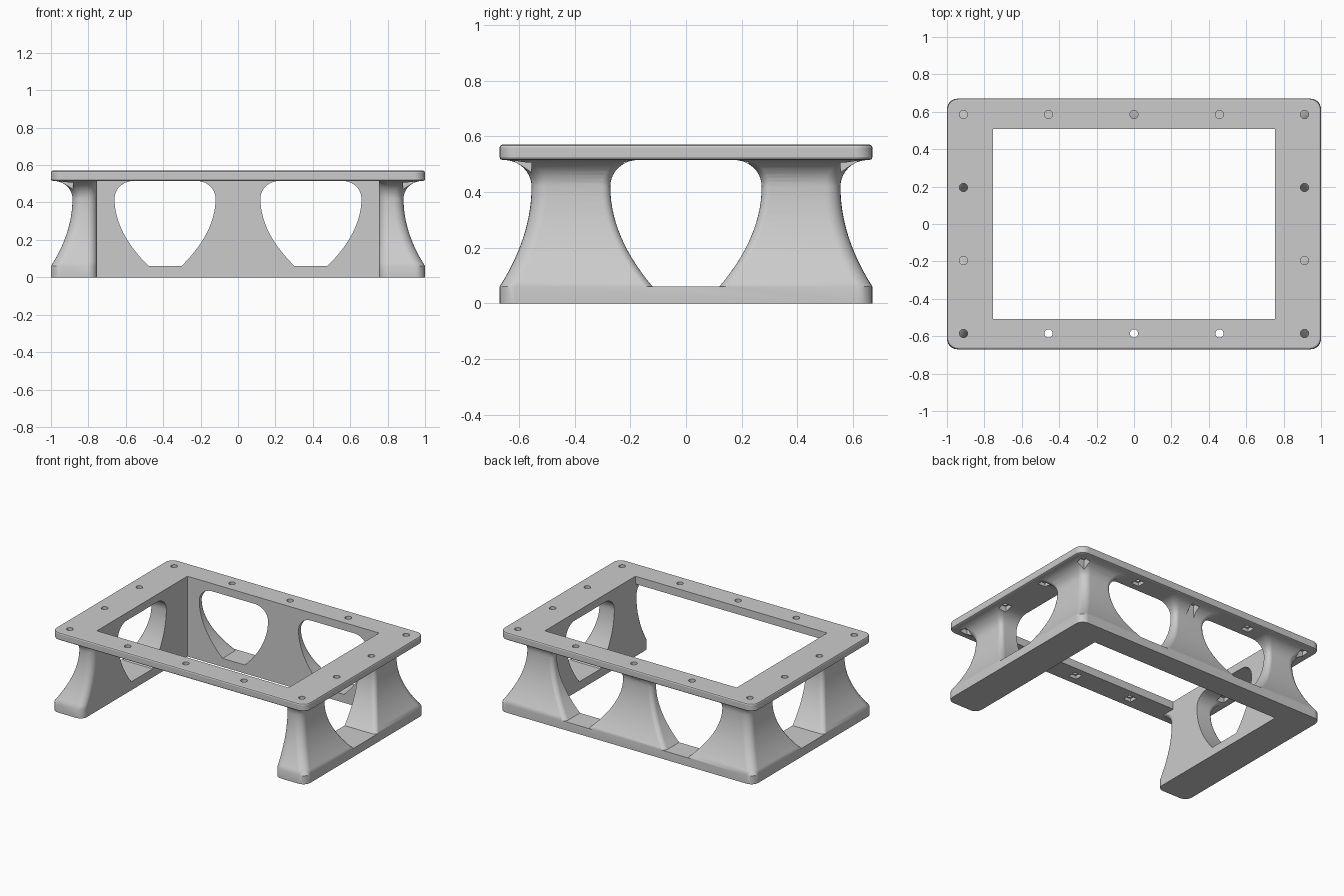
import bpy, bmesh, math

if "Cube" in bpy.data.objects:
    bpy.data.objects.remove(bpy.data.objects["Cube"])

X, Y = 1.0, 0.67            # outer half sizes
IX, IY = 0.754, 0.508       # opening half sizes
BASE, WAIST, UNDER, TOP = 0.06, 0.42, 0.515, 0.57

grey = bpy.data.materials.new("grey plastic")
grey.diffuse_color = (0.6, 0.6, 0.6, 1)
grey.use_nodes = True
grey.node_tree.nodes["Principled BSDF"].inputs["Base Color"].default_value = grey.diffuse_color

# shared height levels: curb, concave sweep, then flare under the plate
levels = [BASE + (WAIST - BASE) * i / 14 for i in range(15)]
levels += [WAIST + (UNDER - WAIST) * math.sin(math.pi / 2 * i / 10) for i in range(1, 11)]


def flare(z):
    """0..1 quarter-round above the waist."""
    return math.sqrt(max(0, 1 - ((z - WAIST) / (UNDER - WAIST)) ** 2))


def inset(z):
    """How far the outer wall is drawn in at height z."""
    if z <= BASE:
        return 0
    if z <= WAIST:
        return 0.115 * (1 - ((WAIST - z) / (WAIST - BASE)) ** 2)
    return 0.015 + 0.1 * flare(z)


def arc(cx, cy, r, a0, n=6):
    return [(cx + r * math.cos(math.radians(a0 + 90 * i / n)),
             cy + r * math.sin(math.radians(a0 + 90 * i / n))) for i in range(n + 1)]


def volume(me):
    bm = bmesh.new()
    bm.from_mesh(me)
    v = bm.calc_volume(signed=True)
    bm.free()
    return v


def loft(name, rings):
    """Closed solid through rings that have equal point counts."""
    bm = bmesh.new()
    loops = [[bm.verts.new(p) for p in ring] for ring in rings]
    n = len(loops[0])
    for a, b in zip(loops, loops[1:]):
        for i in range(n):
            bm.faces.new((a[i], a[(i + 1) % n], b[(i + 1) % n], b[i]))
    bm.faces.new(loops[0][::-1])
    bm.faces.new(loops[-1])
    bm.normal_update()
    bmesh.ops.triangulate(bm, faces=bm.faces, ngon_method='EAR_CLIP')
    if bm.calc_volume(signed=True) < 0:
        bmesh.ops.reverse_faces(bm, faces=bm.faces)
    me = bpy.data.meshes.new(name)
    bm.to_mesh(me)
    bm.free()
    ob = bpy.data.objects.new(name, me)
    bpy.context.collection.objects.link(ob)
    me.materials.append(grey)
    return ob


def cut(ob, cutters):
    """Subtract each cutter, trying another solver if a result is unsound."""
    for c in cutters:
        before = volume(ob.data)
        for solver in ('MANIFOLD', 'EXACT', 'FLOAT'):
            m = ob.modifiers.new("cut", 'BOOLEAN')
            m.object, m.solver, m.operation = c, solver, 'DIFFERENCE'
            bpy.context.view_layer.update()
            deps = bpy.context.evaluated_depsgraph_get()
            me = bpy.data.meshes.new_from_object(ob.evaluated_get(deps))
            ob.modifiers.remove(m)
            if 0.4 * before < volume(me) <= before * 1.0001:
                ob.data = me
                break


def rounded_rect(d, r, z):
    pts = []
    for sx, sy, a in ((1, -1, -90), (1, 1, 0), (-1, 1, 90), (-1, -1, 180)):
        pts += arc(sx * (X - d - r), sy * (Y - d - r), r, a)
    return [(x, y, z) for x, y in pts]


# top frame with softened rim
plate = loft("top_frame", [rounded_rect(d, 0.06 - d, z) for d, z in (
    (0.01, UNDER), (0.003, UNDER + 0.003), (0, UNDER + 0.01),
    (0, TOP - 0.01), (0.003, TOP - 0.003), (0.01, TOP))])


def stand_outline(z):
    """U-shaped plan, open to the front, with rounded corners."""
    d, r, q = inset(z), 0.055, 0.05
    right = [(IX, IY)]
    right += arc(IX + q, -Y + d + q, q, 180)
    right += arc(X - d - r, -Y + d + r, r, -90)
    right += arc(X - d - r, Y - d - r, r, 0)
    left = [(-x, y) for x, y in reversed(right)]
    return [(x, y, z) for x, y in right + left]


stand = loft("stand_walls", [stand_outline(z) for z in [0] + levels])


def window(centre, half_low, half_high, outer, inner, place):
    """Tapered window cutter with a rounded lip that follows the outer wall."""
    side = []
    for z in levels:
        if z <= WAIST:
            t = (WAIST - z) / (WAIST - BASE)
            h = half_high - (half_high - half_low) * t * t
        else:
            h = half_high - 0.1 * (1 - flare(z))
        side.append((h, z))
    side.append((half_high - 0.1, UNDER + 0.02))
    r = 0.03
    lip = [(r * (1 - math.cos(a)), -r * (1 - math.sin(a)))
           for a in (math.pi / 2 * i / 5 for i in range(6))]
    rings = []
    for grow, depth in [(0, None)] + lip + [(r, 0.15)]:
        ring = []
        for s, pts in ((1, side), (-1, side[::-1])):
            for h, z in pts:
                w = inner if depth is None else outer - inset(min(z, UNDER)) + depth
                ring.append(place(centre + s * (h + grow), w, z))
        rings.append(ring)
    return loft("window_cutter", rings)


windows = [window(c, 0.088, 0.27, Y, IY - 0.06, lambda u, w, z: (u, w, z)) for c in (-0.39, 0.39)]
windows += [window(0, 0.12, 0.272, X, IX - 0.06, lambda u, w, z, s=s: (s * w, u, z)) for s in (-1, 1)]


def prism(x, y, r, z0, z1, n, turn=0):
    return loft("hole_cutter", [[(x + r * math.cos(turn + 2 * math.pi * i / n),
                                  y + r * math.sin(turn + 2 * math.pi * i / n), z)
                                 for i in range(n)] for z in (z0, z1)])


# screw holes with square nut pockets beneath
spots = [(sx * 0.912, y) for sx in (-1, 1) for y in (-0.585, -0.195, 0.195, 0.585)]
spots += [(x, sy * 0.585) for sy in (-1, 1) for x in (-0.457, 0, 0.457)]
pockets = [prism(x, y, 0.03 * math.sqrt(2), 0.45, 0.54, 4, math.pi / 4) for x, y in spots]
holes = [prism(x, y, 0.022, 0.5, 0.6, 20) for x, y in spots]
opening = loft("opening_cutter", [[(IX, -IY, z), (IX, IY, z), (-IX, IY, z), (-IX, -IY, z)]
                                  for z in (0.4, 0.7)])

cut(plate, [opening] + pockets + holes)
cut(stand, windows + pockets)
for c in windows + pockets + holes + [opening]:
    bpy.data.objects.remove(c)

# smooth curves, crisp edges, flat faces kept even
for ob, angle in ((plate, 22), (stand, 35)):
    bpy.ops.object.select_all(action='DESELECT')
    ob.select_set(True)
    bpy.context.view_layer.objects.active = ob
    bpy.ops.object.shade_smooth_by_angle(angle=math.radians(angle))
    ob.modifiers.new("even shading", 'WEIGHTED_NORMAL').keep_sharp = True
